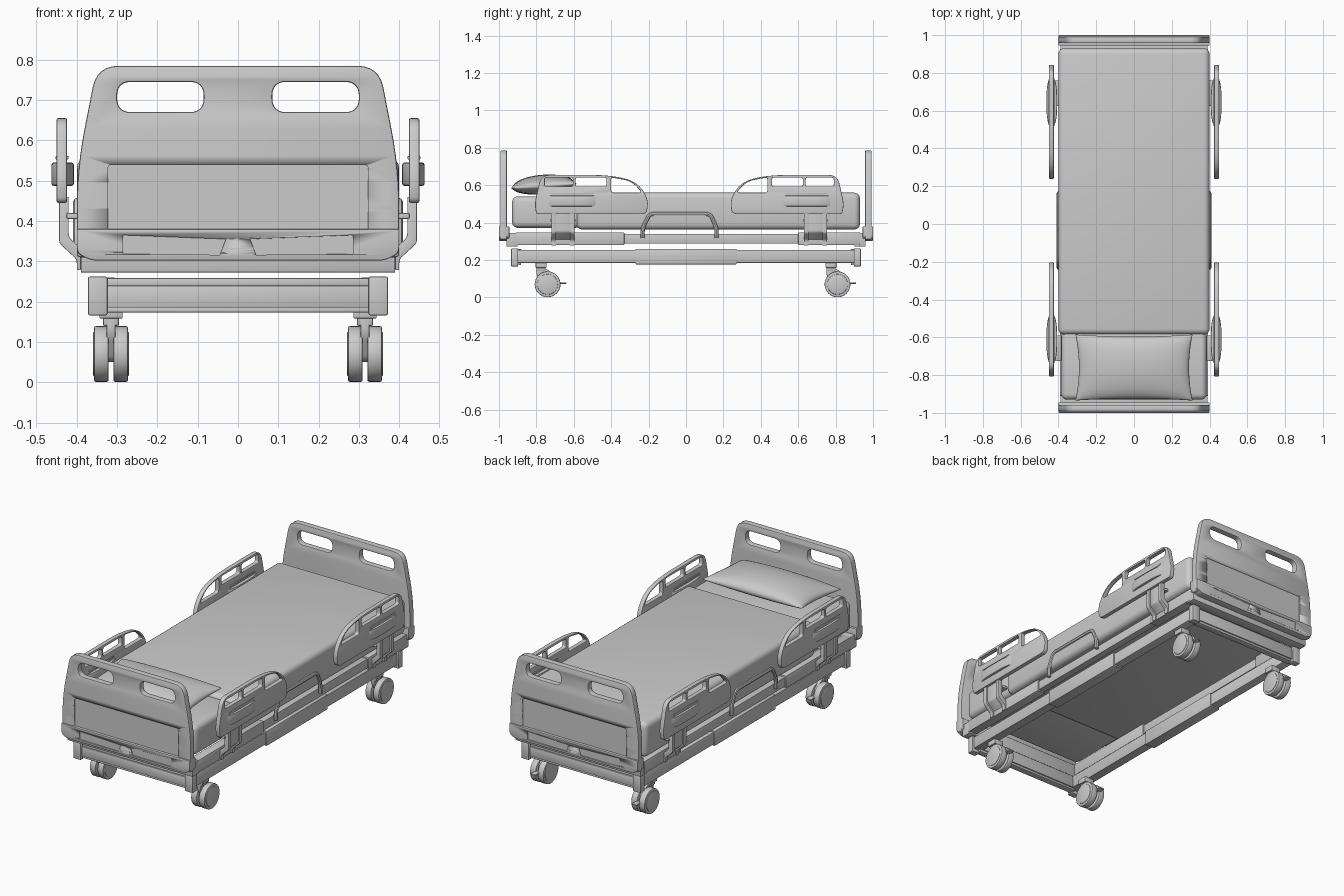
import bpy, bmesh, math
from mathutils import Vector, Matrix

if "Cube" in bpy.data.objects:
    bpy.data.objects.remove(bpy.data.objects["Cube"])


def finish(name, bm, mirror="", angle=35):
    bmesh.ops.remove_doubles(bm, verts=bm.verts, dist=1e-5)
    bmesh.ops.recalc_face_normals(bm, faces=bm.faces)
    me = bpy.data.meshes.new(name)
    bm.to_mesh(me)
    bm.free()
    ob = bpy.data.objects.new(name, me)
    bpy.context.collection.objects.link(ob)
    bpy.ops.object.select_all(action='DESELECT')
    ob.select_set(True)
    bpy.context.view_layer.objects.active = ob
    bpy.ops.object.shade_smooth_by_angle(angle=math.radians(angle))
    if mirror:
        m = ob.modifiers.new("Mirror", 'MIRROR')
        m.use_axis = ['X' in mirror, 'Y' in mirror, False]
        m.use_mirror_merge = False
    return ob


def box(name, x, y, z, bevel=0.004, mirror="", seg=2):
    bm = bmesh.new()
    bmesh.ops.create_cube(bm, size=1)
    for v in bm.verts:
        for i, (a, b) in enumerate((x, y, z)):
            v.co[i] = (a + b) / 2 + v.co[i] * (b - a)
    if bevel:
        bmesh.ops.bevel(bm, geom=bm.edges[:], offset=bevel, segments=seg, profile=0.5, affect='EDGES')
    return finish(name, bm, mirror)


def rounded(pts, cyclic=True, n=6):
    """Turn (u, v, radius) corners into a smooth outline."""
    out = []
    for i, (u, v, r) in enumerate(pts):
        p = Vector((u, v))
        if r == 0 or (not cyclic and i in (0, len(pts) - 1)):
            out.append(p)
            continue
        a = Vector(pts[i - 1][:2]) - p
        b = Vector(pts[(i + 1) % len(pts)][:2]) - p
        a = p + a.normalized() * min(r, a.length * 0.49)
        b = p + b.normalized() * min(r, b.length * 0.49)
        for k in range(n + 1):
            t = k / n
            out.append(a * (1 - t) ** 2 + p * 2 * t * (1 - t) + b * t * t)
    return out


def rect(u0, u1, v0, v1, r):
    return [(u0, v0, r), (u1, v0, r), (u1, v1, r), (u0, v1, r)]


def curve_bmesh(loops, cyclic, **settings):
    cu = bpy.data.curves.new("outline", 'CURVE')
    for key, val in settings.items():
        setattr(cu, key, val)
    for loop in loops:
        pts = rounded(loop, cyclic)
        sp = cu.splines.new('POLY')
        sp.points.add(len(pts) - 1)
        for q, p in zip(sp.points, pts):
            q.co = (p.x, p.y, 0, 1)
        sp.use_cyclic_u = cyclic
    ob = bpy.data.objects.new("outline", cu)
    bpy.context.collection.objects.link(ob)
    me = bpy.data.meshes.new_from_object(ob.evaluated_get(bpy.context.evaluated_depsgraph_get()))
    bm = bmesh.new()
    bm.from_mesh(me)
    bpy.data.objects.remove(ob)
    bpy.data.meshes.remove(me)
    return bm


def place(bm, axis, mid):
    for v in bm.verts:
        u, w, d = v.co
        d += mid
        v.co = {'X': (d, u, w), 'Y': (u, d, w), 'Z': (u, w, d)}[axis]


def prism(name, axis, d0, d1, loops, bevel=0.004, mirror=""):
    """Outline (first loop) with holes, extruded from d0 to d1 along an axis."""
    bm = curve_bmesh(loops, True, dimensions='2D', fill_mode='BOTH', bevel_depth=bevel,
                     bevel_resolution=1, offset=-bevel, extrude=(d1 - d0) / 2 - bevel)
    place(bm, axis, (d0 + d1) / 2)
    return finish(name, bm, mirror)


def tube(name, path, x, radius, mirror=""):
    bm = curve_bmesh([path], False, dimensions='3D', bevel_depth=radius,
                     bevel_resolution=2, use_fill_caps=True)
    place(bm, 'X', x)
    return finish(name, bm, mirror)


def recess(target, cutters):
    for c in cutters:
        c.hide_render = True
        c.hide_viewport = True
        m = target.modifiers.new("Recess", 'BOOLEAN')
        m.operation, m.object, m.solver = 'DIFFERENCE', c, 'EXACT'
    m = target.modifiers.new("Mirror", 'MIRROR')
    m.use_axis = (False, True, False)
    m.use_mirror_merge = False


# Head and foot boards with hand holes, recessed panel and lower bumper
board = prism("end_board", 'Y', -0.992, -0.957, [
    [(-0.40, 0.31, 0.01), (0.40, 0.31, 0.01), (0.40, 0.53, 0.1), (0.35, 0.785, 0.055),
     (-0.35, 0.785, 0.055), (-0.40, 0.53, 0.1)],
    rect(-0.30, -0.085, 0.67, 0.745, 0.035), rect(0.085, 0.30, 0.67, 0.745, 0.035)], 0.005)
recess(board, [prism("panel_cutter", 'Y', -1.02, -0.986,
                     [rect(-0.323, 0.323, 0.35, 0.54, 0.012)], 0.0)])
bumper = prism("board_bumper", 'Y', -1.0, -0.945, [
    [(-0.40, 0.38, 0), (-0.40, 0.32, 0.015), (-0.365, 0.302, 0.015),
     (0.365, 0.302, 0.015), (0.40, 0.32, 0.015), (0.40, 0.38, 0)]], 0.004)
recess(bumper, [prism("label_cutter", 'Y', -1.02, -0.996, [
    [(s * 0.285, 0.365, 0), (s * 0.285, 0.318, 0), (s * 0.045, 0.316, 0), (s * 0.03, 0.355, 0)]], 0.0)
    for s in (-1, 1)])

# Upper frame
box("upper_end_beam", (-0.39, 0.39), (-0.96, -0.90), (0.272, 0.345), 0.003, "Y")
box("upper_side_rail", (0.345, 0.385), (-0.92, 0.92), (0.287, 0.34), 0.003, "X")
box("upper_rail_head_sleeve", (0.34, 0.392), (-0.91, -0.33), (0.28, 0.348), 0.003, "X")
box("upper_rail_foot_sleeve", (0.34, 0.392), (0.60, 0.93), (0.28, 0.348), 0.003, "X")

# Base frame
box("base_end_beam", (-0.33, 0.33), (-0.925, -0.875), (0.185, 0.24), 0.003, "Y")
box("base_end_beam_top", (-0.33, 0.33), (-0.92, -0.88), (0.238, 0.258), 0.003, "Y")
box("base_end_beam_lip", (-0.33, 0.33), (-0.918, -0.882), (0.173, 0.187), 0.002, "Y")
box("base_side_rail", (0.31, 0.362), (-0.91, 0.91), (0.185, 0.254), 0.003, "X")
box("base_rail_sleeve", (0.305, 0.368), (-0.27, 0.27), (0.177, 0.26), 0.003, "X")
box("base_corner_cap", (0.324, 0.372), (-0.935, -0.897), (0.166, 0.262), 0.004, "XY")

# Mattress, cover and pillow
box("mattress", (-0.385, 0.385), (-0.93, -0.56), (0.372, 0.54), 0.03, seg=4)
box("bed_cover", (-0.40, 0.40), (-0.585, 0.93), (0.363, 0.56), 0.03, seg=4)

bm = bmesh.new()
N = 24
for side in (1, -1):
    grid = bmesh.ops.create_grid(bm, x_segments=N, y_segments=N, size=1)["verts"]
    for vert in grid:
        u, v = math.sin(vert.co.x * math.pi / 2), math.sin(vert.co.y * math.pi / 2)
        h = max(0, (1 - u * u) * (1 - v * v)) ** 0.45
        vert.co = (0.31 * u * (1 - 0.06 * (1 - v * v)), 0.175 * v * (1 - 0.06 * (1 - u * u)),
                   side * h * (0.06 if side > 0 else 0.045))
bmesh.ops.transform(bm, verts=bm.verts, matrix=Matrix.Translation((0, -0.76, 0.596))
                    @ Matrix.Rotation(math.radians(4), 4, 'X'))
finish("pillow", bm, angle=80)

# Side guards with brackets: the foot pair mirrors the head pair along the bed
for tag, f in (("head", lambda y: y), ("foot", lambda y: 0.035 - y)):
    def fl(pts):
        return [(f(p[0]),) + tuple(p[1:]) for p in pts]

    def span(a, b):
        return tuple(sorted((f(a), f(b))))

    outline = [(-0.80, 0.445, 0.015), (-0.81, 0.50, 0.03), (-0.775, 0.655, 0.05), (-0.42, 0.655, 0.1),
               (-0.27, 0.625, 0.12), (-0.20, 0.53, 0.08), (-0.21, 0.445, 0.03)]
    slots = [rect(-0.755, -0.605, 0.593, 0.641, 0.012), rect(-0.59, -0.425, 0.593, 0.641, 0.012),
             [(-0.40, 0.56, 0.015), (-0.235, 0.56, 0.02), (-0.29, 0.622, 0.05), (-0.40, 0.641, 0.012)]]
    prism(tag + "_guard_panel", 'X', 0.424, 0.450, [fl(outline)] + [fl(s) for s in slots], 0.004, "X")
    lens = [(0.437, -0.77, 0), (0.407, -0.70, 0.06), (0.407, -0.52, 0.06),
            (0.437, -0.45, 0), (0.463, -0.52, 0.06), (0.463, -0.70, 0.06)]
    prism(tag + "_guard_grip", 'Z', 0.487, 0.545, [[(x, f(y), r) for x, y, r in lens]], 0.006, "X")
    box(tag + "_guard_rib", (0.42, 0.453), span(-0.72, -0.50), (0.553, 0.561), 0.002, "X")

    arm = [(0.42, 0.46, 0), (0.444, 0.46, 0), (0.444, 0.345, 0.01), (0.40, 0.305, 0.01), (0.40, 0.278, 0),
           (0.383, 0.278, 0), (0.383, 0.325, 0.01), (0.42, 0.36, 0.01)]
    for a, b, part in ((-0.72, -0.695, "outer"), (-0.62, -0.595, "inner")):
        prism(f"{tag}_guard_{part}_arm", 'Y', *span(a, b), [arm], 0.002, "X")
    plate = [(0.426, 0.45, 0), (0.436, 0.45, 0), (0.436, 0.35, 0.01), (0.393, 0.31, 0),
             (0.393, 0.322, 0), (0.426, 0.356, 0.01)]
    prism(tag + "_guard_bracket_plate", 'Y', *span(-0.696, -0.619), [plate], 0.001, "X")
    box(tag + "_guard_pivot", (0.385, 0.425), span(-0.725, -0.59), (0.405, 0.42), 0.003, "X")

# Middle side handles
tube("side_handle", [(-0.232, 0.318, 0), (-0.232, 0.37, 0.03), (-0.195, 0.447, 0.025),
                     (0.13, 0.447, 0.025), (0.164, 0.37, 0.03), (0.164, 0.318, 0)], 0.398, 0.011, "X")

# Twin-wheel casters, all trailing the same way
for tag, y in (("head", -0.74), ("foot", 0.81)):
    sy = y - 0.035
    bm = bmesh.new()
    for x, r, w in ((0.291, 0.069, 0.036), (0.339, 0.069, 0.036), (0.275, 0.055, 0.01), (0.355, 0.055, 0.01)):
        m = Matrix.Translation((x, y, 0.07)) @ Matrix.Rotation(math.pi / 2, 4, 'Y')
        vs = bmesh.ops.create_cone(bm, cap_ends=True, segments=32, radius1=r, radius2=r,
                                   depth=w, matrix=m)["verts"]
        rims = {e for v in vs for e in v.link_edges if any(len(g.verts) > 4 for g in e.link_faces)}
        bmesh.ops.bevel(bm, geom=list(rims), offset=0.004, segments=2, profile=0.5, affect='EDGES')
    finish(tag + "_caster_wheels", bm, "X")
    prism(tag + "_caster_fork", 'X', 0.304, 0.326, [
        [(sy - 0.025, 0.155, 0), (sy - 0.025, 0.12, 0.02), (y - 0.02, 0.05, 0.02), (y + 0.025, 0.05, 0.02),
         (y + 0.05, 0.10, 0.03), (sy + 0.03, 0.155, 0.02)]], 0.002, "X")
    box(tag + "_caster_stem", (0.295, 0.335), (sy - 0.025, sy + 0.025), (0.14, 0.175), 0.004, "X")
    box(tag + "_caster_mount", (0.286, 0.344), (sy - 0.029, sy + 0.029), (0.158, 0.188), 0.003, "X")
    box(tag + "_caster_pedal", (0.30, 0.33), (y + 0.03, y + 0.10), (0.073, 0.081), 0.002, "X")
